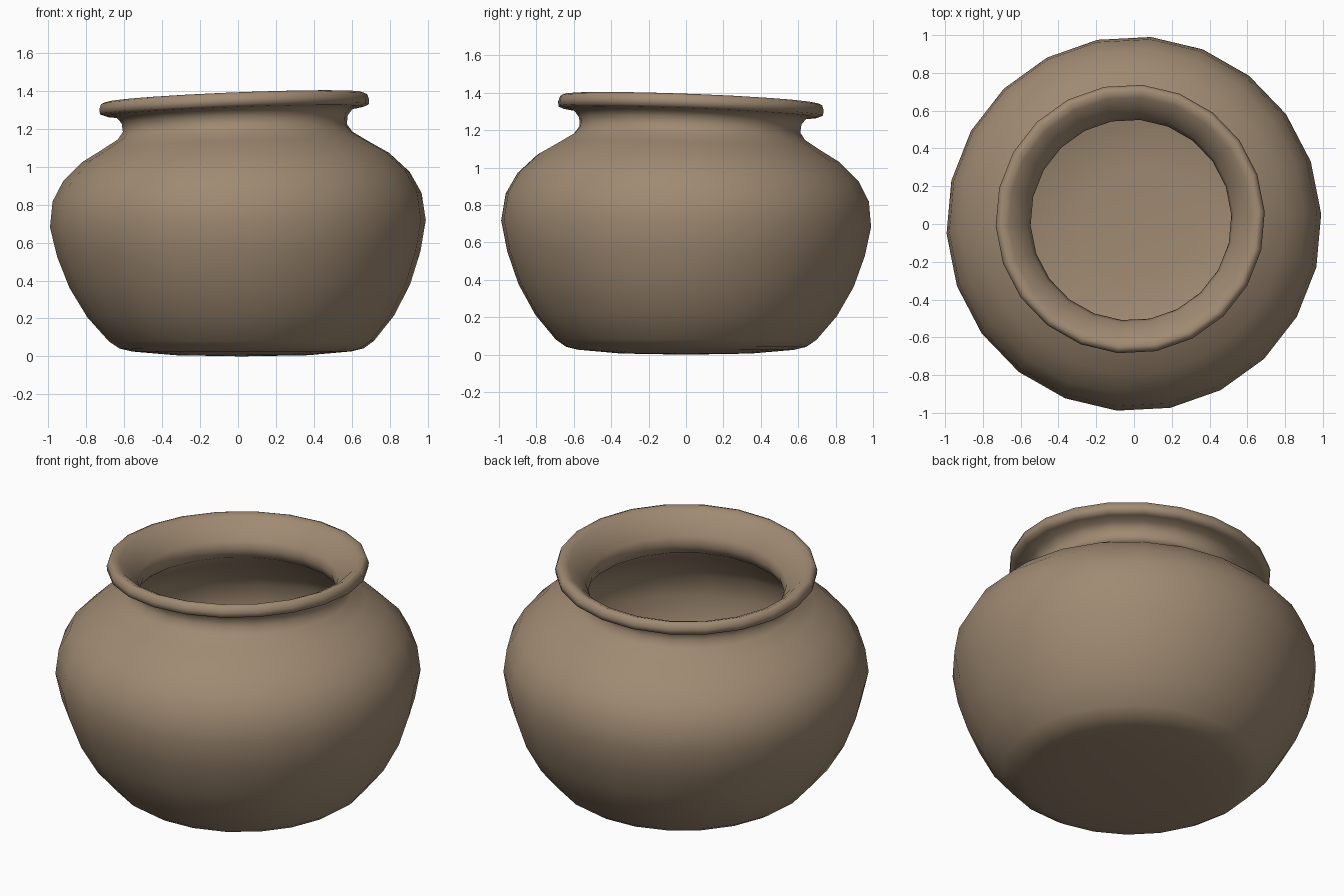
import bpy, bmesh, math

if "Cube" in bpy.data.objects:
    bpy.data.objects.remove(bpy.data.objects["Cube"])

SEGMENTS = 22
PHASE = math.radians(3)

# Outer wall from the base up, over the lip, then down the inner wall to the floor
profile = [
    (0.35, 0.006), (0.58, 0.026), (0.645, 0.042), (0.70, 0.08), (0.81, 0.21),
    (0.90, 0.37), (0.96, 0.54), (0.993, 0.70), (0.975, 0.84), (0.915, 0.95),
    (0.81, 1.05), (0.70, 1.115), (0.62, 1.165), (0.592, 1.205), (0.597, 1.25),
    (0.625, 1.285), (0.68, 1.292), (0.71, 1.303), (0.713, 1.33), (0.703, 1.358),
    (0.68, 1.367), (0.645, 1.352), (0.59, 1.30), (0.548, 1.245), (0.532, 1.20),
    (0.56, 1.14), (0.74, 1.02), (0.85, 0.92), (0.91, 0.83), (0.93, 0.70),
    (0.90, 0.55), (0.84, 0.39), (0.75, 0.24), (0.65, 0.12), (0.58, 0.085),
    (0.30, 0.065),
]


def place(r, z, a):
    """Point on the slightly leaning, hand-made pot."""
    x, y = r * math.cos(a), r * math.sin(a)
    t = z / 1.36
    lean = t - 0.5
    return (x - 0.042 * lean, y + 0.055 * lean if t > 0.5 else y,
            z + t * (0.040 * x - 0.038 * y))


# Pot body, turned around the axis
bm = bmesh.new()
rings = []
for r, z in profile:
    rings.append([bm.verts.new(place(r, z, PHASE + 2 * math.pi * i / SEGMENTS))
                  for i in range(SEGMENTS)])
for a, b in zip(rings, rings[1:]):
    for i in range(SEGMENTS):
        j = (i + 1) % SEGMENTS
        bm.faces.new((a[i], a[j], b[j], b[i]))

# Underside and inner floor
for ring, z in ((rings[0], 0.0), (rings[-1], 0.06)):
    c = bm.verts.new(place(0, z, 0))
    for i in range(SEGMENTS):
        bm.faces.new((ring[i], ring[(i + 1) % SEGMENTS], c))
bmesh.ops.recalc_face_normals(bm, faces=bm.faces)
for f in bm.faces:
    f.smooth = True

mesh = bpy.data.meshes.new("clay_pot")
bm.to_mesh(mesh)
bm.free()
pot = bpy.data.objects.new("clay_pot", mesh)
bpy.context.collection.objects.link(pot)

# Clay colour
clay = bpy.data.materials.new("brown clay")
clay.diffuse_color = (0.35, 0.255, 0.17, 1)
clay.use_nodes = True
clay.node_tree.nodes["Principled BSDF"].inputs["Base Color"].default_value = clay.diffuse_color
mesh.materials.append(clay)
